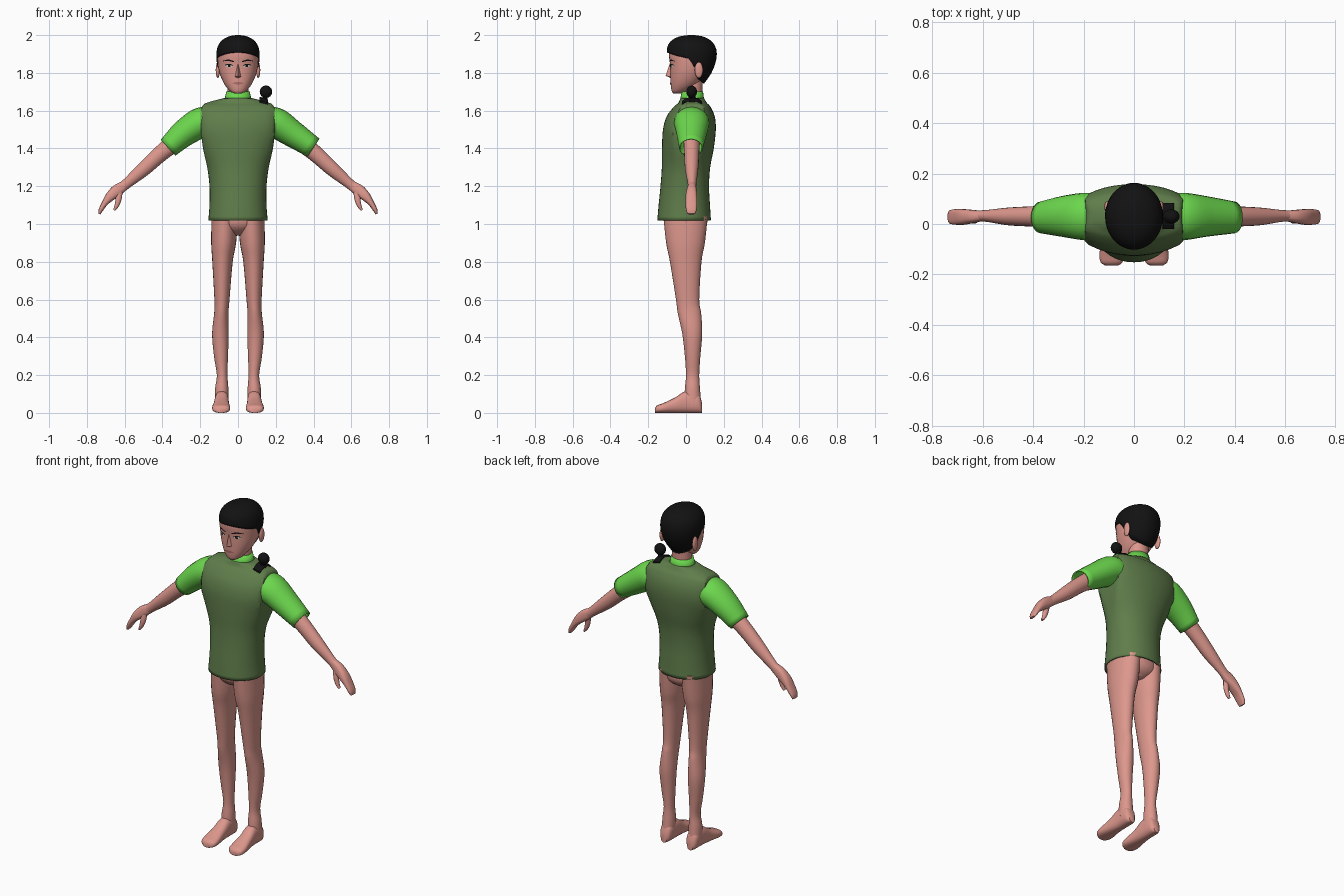
import bpy, bmesh, math
from mathutils import Vector

cube = bpy.data.objects.get("Cube")
if cube:
    bpy.data.objects.remove(cube, do_unlink=True)


def material(name, r, g, b):
    m = bpy.data.materials.new(name)
    m.use_nodes = True
    m.diffuse_color = (r, g, b, 1)
    m.node_tree.nodes["Principled BSDF"].inputs["Base Color"].default_value = (r, g, b, 1)
    return m


skin = material("skin", .72, .31, .265)
olive = material("olive vest", .115, .205, .07)
green = material("bright green", .15, .68, .075)
black = material("black", .006, .006, .006)
white = material("eye white", .7, .66, .62)
lip = material("lip", .45, .16, .14)


def finish(name, bm, mat, shell=0):
    bmesh.ops.recalc_face_normals(bm, faces=bm.faces)
    mesh = bpy.data.meshes.new(name)
    bm.to_mesh(mesh)
    bm.free()
    mesh.materials.append(mat)
    ob = bpy.data.objects.new(name, mesh)
    bpy.context.collection.objects.link(ob)
    bpy.ops.object.select_all(action='DESELECT')
    ob.select_set(True)
    bpy.context.view_layer.objects.active = ob
    bpy.ops.object.shade_smooth_by_angle(angle=math.radians(45))
    if shell:
        solid = ob.modifiers.new("thickness", 'SOLIDIFY')
        solid.thickness, solid.offset = shell, -1
    return ob


def loft(name, rings, mat, caps=True, shell=0):
    bm = bmesh.new()
    loops = [[bm.verts.new(p) for p in ring] for ring in rings]
    n = len(loops[0])
    for a, b in zip(loops, loops[1:]):
        for i in range(n):
            j = (i + 1) % n
            bm.faces.new((a[i], a[j], b[j], b[i]))
    if caps:
        bm.faces.new(loops[0])
        bm.faces.new(loops[-1])
    return finish(name, bm, mat, shell)


def smooth(rows, steps=4):
    """Pass a smooth curve through rows of numbers."""
    rows = [Vector(r) for r in rows]
    out = []
    for i in range(len(rows) - 1):
        p, q = rows[i], rows[i + 1]
        tp = (q - rows[i - 1]) / 2 if i else q - p
        tq = (rows[i + 2] - p) / 2 if i + 2 < len(rows) else q - p
        for k in range(steps):
            t = k / steps
            h = t * t * (3 - 2 * t)
            out.append(p * (1 - h) + q * h + tp * t * (1 - t) ** 2 - tq * t * t * (1 - t))
    return out + [rows[-1]]


def at(rows, z):
    """Look up a row at a height."""
    for a, b in zip(rows, rows[1:]):
        if z <= b[0]:
            return a.lerp(b, max(0, (z - a[0]) / (b[0] - a[0])))
    return rows[-1]


def oval(center, u, v, n=24, p=2.0):
    pts = []
    for i in range(n):
        c, s = math.cos(math.tau * i / n), math.sin(math.tau * i / n)
        pts.append(Vector(center) + Vector(u) * math.copysign(abs(c) ** (2 / p), c)
                   + Vector(v) * math.copysign(abs(s) ** (2 / p), s))
    return pts


def level(z, cx, rx, y0, y1, n=24, p=2.0):
    return oval((cx, (y0 + y1) / 2, z), (rx, 0, 0), (0, (y1 - y0) / 2, 0), n, p)


def limb(name, rows, side, mat, caps=True, shell=0, p=2.0):
    """Rows along an arm: x, y, z, thickness, depth."""
    rows = smooth(rows)
    rings = []
    for i, r in enumerate(rows):
        d = (rows[min(i + 1, len(rows) - 1)] - rows[max(i - 1, 0)])
        d = Vector((d[0], 0, d[2])).normalized()
        ring = oval(r[:3], Vector((-d.z, 0, d.x)) * r[3], (0, r[4], 0), 20, p)
        rings.append([(side * q.x, q.y, q.z) for q in ring])
    return loft(name, rings, mat, caps, shell)


# Vest: an oval body with flat-cut armholes (height, width, front, back, side limit)
vest = [(1.02, .157, -.152, .132, .157), (1.1, .151, -.145, .127, .151),
        (1.2, .151, -.135, .122, .151), (1.3, .165, -.128, .128, .163),
        (1.4, .205, -.127, .147, .185), (1.5, .25, -.122, .158, .196),
        (1.57, .25, -.102, .152, .195), (1.62, .23, -.065, .13, .19),
        (1.642, .17, -.04, .11, .165), (1.667, .072, -.03, .095, .072)]
rings = []
for z, rx, y0, y1, lim in smooth(vest):
    rings.append([(max(-lim, min(lim, q.x)), q.y, q.z) for q in level(z, 0, rx, y0, y1, 40, 2.1)])
loft("vest", rings, olive, caps=False, shell=.008)

# Collar and neck
loft("collar", [level(1.63, 0, .072, -.032, .096), level(1.665, 0, .07, -.03, .095),
                level(1.702, 0, .062, -.022, .09)], green, caps=False, shell=.008)
loft("neck", [level(1.62, 0, .055, -.015, .083), level(1.78, 0, .055, -.015, .09)], skin)

# Head (height, width, front, back)
head = smooth([(1.692, .022, -.068, -.025), (1.705, .044, -.076, .01), (1.74, .072, -.081, .065),
               (1.79, .095, -.083, .108), (1.84, .106, -.084, .13), (1.9, .108, -.09, .14),
               (1.95, .094, -.075, .13), (1.985, .05, -.03, .085)])
loft("head", [level(z, 0, rx, y0, y1, 32, 2.2) for z, rx, y0, y1 in head], skin)


def face_y(x, z):
    _, rx, y0, y1 = at(head, z)
    return (y0 + y1) / 2 - (y1 - y0) / 2 * (1 - min(1, abs(x) / rx) ** 2.2) ** (1 / 2.2)


# Hair cap with a hairline that drops behind the ears
hair = smooth([(1.735, .066, -.07, .09), (1.8, .1, -.09, .135), (1.86, .113, -.097, .158),
               (1.91, .114, -.102, .163), (1.95, .103, -.094, .15), (1.978, .078, -.068, .122),
               (1.994, .045, -.03, .085), (2.0, .012, .015, .045)])
hairline = [Vector(p) for p in ((-1, 1.908), (-.6, 1.89), (-.1, 1.875), (.12, 1.83), (.25, 1.84),
                                (.42, 1.77), (1, 1.742))]
rings = []
for k in range(15):
    ring = []
    for i in range(48):
        a = math.tau * i / 48
        low = at(hairline, math.sin(a))[1]
        z = low + (2 - low) * math.sin(k / 14 * math.pi / 2)
        _, rx, y0, y1 = at(hair, z)
        ring.append((rx * math.cos(a), (y0 + y1) / 2 + (y1 - y0) / 2 * math.sin(a), z))
    rings.append(ring)
cap = loft("hair", rings, black, caps=False, shell=.012)
bm = bmesh.new()
bm.from_mesh(cap.data)
bmesh.ops.holes_fill(bm, edges=[e for e in bm.edges if e.is_boundary and e.verts[0].co.z > 1.99])
bm.to_mesh(cap.data)
bm.free()


def strip(name, columns, mat, side=1, lift=.003):
    """Thin painted patch on the face: x, lower height, upper height."""
    bm = bmesh.new()
    cols = [[bm.verts.new((side * x, face_y(x, z) - lift, z)) for z in (lo, hi)]
            for x, lo, hi in smooth(columns, 3)]
    for a, b in zip(cols, cols[1:]):
        bm.faces.new((a[0], b[0], b[1], a[1]))
    finish(name, bm, mat)


strip("mouth", [(-.028, 1.744, 1.747), (0, 1.737, 1.752), (.028, 1.744, 1.747)], lip)

# Nose wedge
bm = bmesh.new()
top, tip, left, right, base = [bm.verts.new(p) for p in (
    (0, -.086, 1.85), (0, -.108, 1.785), (.019, -.076, 1.778), (-.019, -.076, 1.778), (0, -.08, 1.772))]
for f in ((top, tip, left), (top, right, tip), (tip, base, left), (tip, right, base),
          (top, left, base), (top, base, right)):
    bm.faces.new(f)
finish("nose", bm, skin)


def ball(name, center, size, mat):
    bm = bmesh.new()
    bmesh.ops.create_uvsphere(bm, u_segments=20, v_segments=12, radius=1)
    bmesh.ops.scale(bm, vec=size, verts=bm.verts)
    bmesh.ops.translate(bm, vec=center, verts=bm.verts)
    finish(name, bm, mat)


for side, word, cuff in ((1, "left", .4), (-1, "right", .37)):
    # Face details
    strip(word + "_eye", [(.028, 1.833, 1.837), (.047, 1.829, 1.843), (.068, 1.836, 1.839)], white, side)
    strip(word + "_iris", [(.04, 1.831, 1.841), (.054, 1.831, 1.842)], black, side, .005)
    strip(word + "_eyelid", [(.026, 1.837, 1.841), (.047, 1.842, 1.848), (.07, 1.839, 1.843)], black, side)
    strip(word + "_eyebrow", [(.02, 1.856, 1.862), (.05, 1.863, 1.871), (.08, 1.861, 1.864)], black, side)
    ball(word + "_ear", (side * .107, .068, 1.815), (.011, .022, .042), skin)

    # Sleeve, arm, hand and thumb
    limb(word + "_sleeve", [(.165, .03, 1.54, .082, .092), (.21, .03, 1.53, .081, .093),
                            (.29, .03, 1.477, .071, .08), (cuff, .026, 1.404, .057, .063)],
         side, green, caps=False, shell=.006)
    limb(word + "_arm", [(.3, .03, 1.46, .05, .045), (.41, .03, 1.372, .043, .04),
                         (.5, .03, 1.29, .038, .035), (.58, .032, 1.222, .028, .024),
                         (.615, .032, 1.193, .026, .022)], side, skin)
    limb(word + "_hand", [(.6, .032, 1.205, .025, .02), (.64, .03, 1.178, .031, .026),
                          (.675, .028, 1.147, .026, .031), (.705, .028, 1.11, .016, .031),
                          (.726, .028, 1.075, .012, .028), (.734, .028, 1.053, .006, .02)],
         side, skin, p=2.6)
    limb(word + "_thumb", [(.63, .022, 1.175, .02, .014), (.633, .016, 1.13, .016, .014),
                           (.643, .014, 1.095, .011, .012), (.656, .014, 1.073, .006, .008)], side, skin)

    # Leg (height, middle, width, front, back)
    leg = [(1.04, .07, .07, -.12, .115), (.9, .076, .066, -.105, .1), (.8, .082, .054, -.085, .082),
           (.6, .085, .04, -.053, .07), (.53, .088, .038, -.044, .08), (.42, .093, .044, -.02, .086),
           (.3, .09, .037, -.006, .076), (.2, .084, .028, 0, .07), (.13, .086, .035, -.006, .074),
           (.05, .087, .036, -.01, .08)]
    loft(word + "_leg", [level(z, side * cx, rx, y0, y1) for z, cx, rx, y0, y1 in smooth(leg)], skin)

    # Foot (distance, middle, width, height)
    foot = [(.086, .086, .018, .05), (.065, .086, .034, .1), (0, .086, .037, .115),
            (-.06, .088, .041, .08), (-.12, .089, .048, .052), (-.152, .089, .043, .04),
            (-.165, .089, .025, .026)]
    loft(word + "_foot", [oval((side * cx, y, h / 2), (rx, 0, 0), (0, 0, h / 2), 24, 2.5)
                          for y, cx, rx, h in smooth(foot)], skin)

# Hips
hips = smooth([(.94, .04, -.05, .06), (.965, .1, -.09, .095), (1.0, .138, -.115, .112), (1.06, .14, -.12, .11)])
loft("hips", [level(z, 0, rx, y0, y1, 32) for z, rx, y0, y1 in hips], skin)

# Shoulder gadget: ball, stem and bent strap
ball("shoulder_ball", (.148, .03, 1.7), (.033, .028, .033), black)
loft("shoulder_stem", [level(z, .142, .013, .015, .05, 12) for z in (1.64, 1.69)], black)
strap = []
for k in range(9):
    t = k / 4 - 1
    strap.append(oval((.136, .032 + .052 * t, 1.662 - .02 * t * t), (.023, 0, -.006), (0, 0, .006), 12, 4))
loft("shoulder_strap", strap, black)
